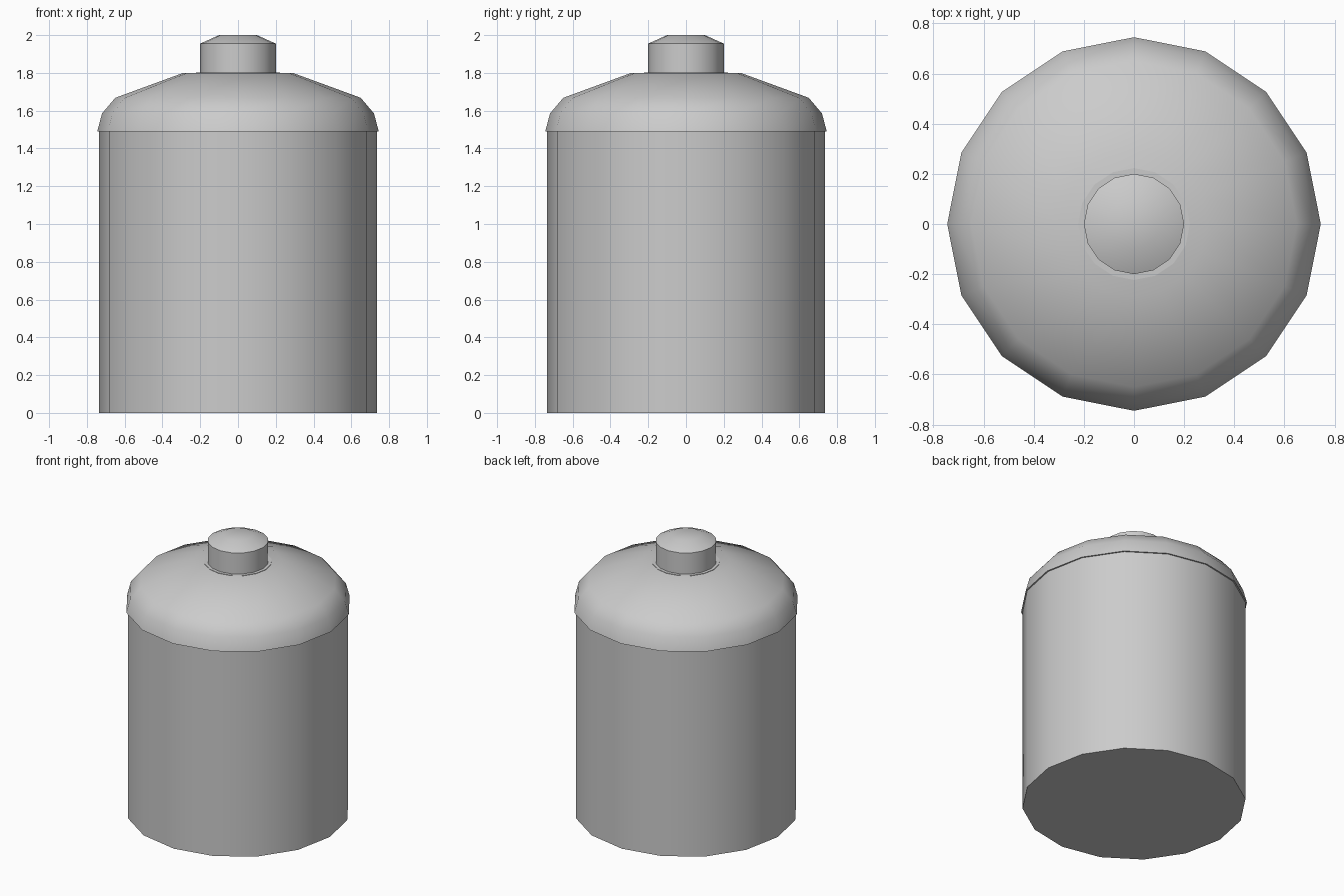
import bpy, bmesh, math

if "Cube" in bpy.data.objects:
    bpy.data.objects.remove(bpy.data.objects["Cube"])

SIDES = 16


def lathe(name, profile):
    """Revolve an (r, z) profile listed bottom to top and cap both ends."""
    bm = bmesh.new()
    rings = []
    for r, z in profile:
        rings.append([bm.verts.new((r * math.cos(2 * math.pi * i / SIDES),
                                    r * math.sin(2 * math.pi * i / SIDES), z))
                      for i in range(SIDES)])
    for low, high in zip(rings, rings[1:]):
        for i in range(SIDES):
            j = (i + 1) % SIDES
            bm.faces.new((low[i], low[j], high[j], high[i]))
    bm.faces.new(rings[0][::-1])
    bm.faces.new(rings[-1])
    bmesh.ops.recalc_face_normals(bm, faces=bm.faces)
    mesh = bpy.data.meshes.new(name)
    bm.to_mesh(mesh)
    bm.free()
    obj = bpy.data.objects.new(name, mesh)
    bpy.context.collection.objects.link(obj)
    bpy.ops.object.select_all(action='DESELECT')
    obj.select_set(True)
    bpy.context.view_layer.objects.active = obj
    bpy.ops.object.shade_smooth_by_angle(angle=math.radians(40))
    return obj


# Straight jar body
lathe("jar_body", [(0.735, 0), (0.735, 1.49)])

# Domed lid, slightly overhanging the body
lathe("lid", [(0.745, 1.49), (0.72, 1.585), (0.65, 1.668), (0.29, 1.8)])

# Knob with a thin seat ring and a shallow crowned top
lathe("lid_knob_seat", [(0.223, 1.79), (0.223, 1.803)])
lathe("lid_knob", [(0.2, 1.795), (0.2, 1.955), (0.1, 2.0)])
